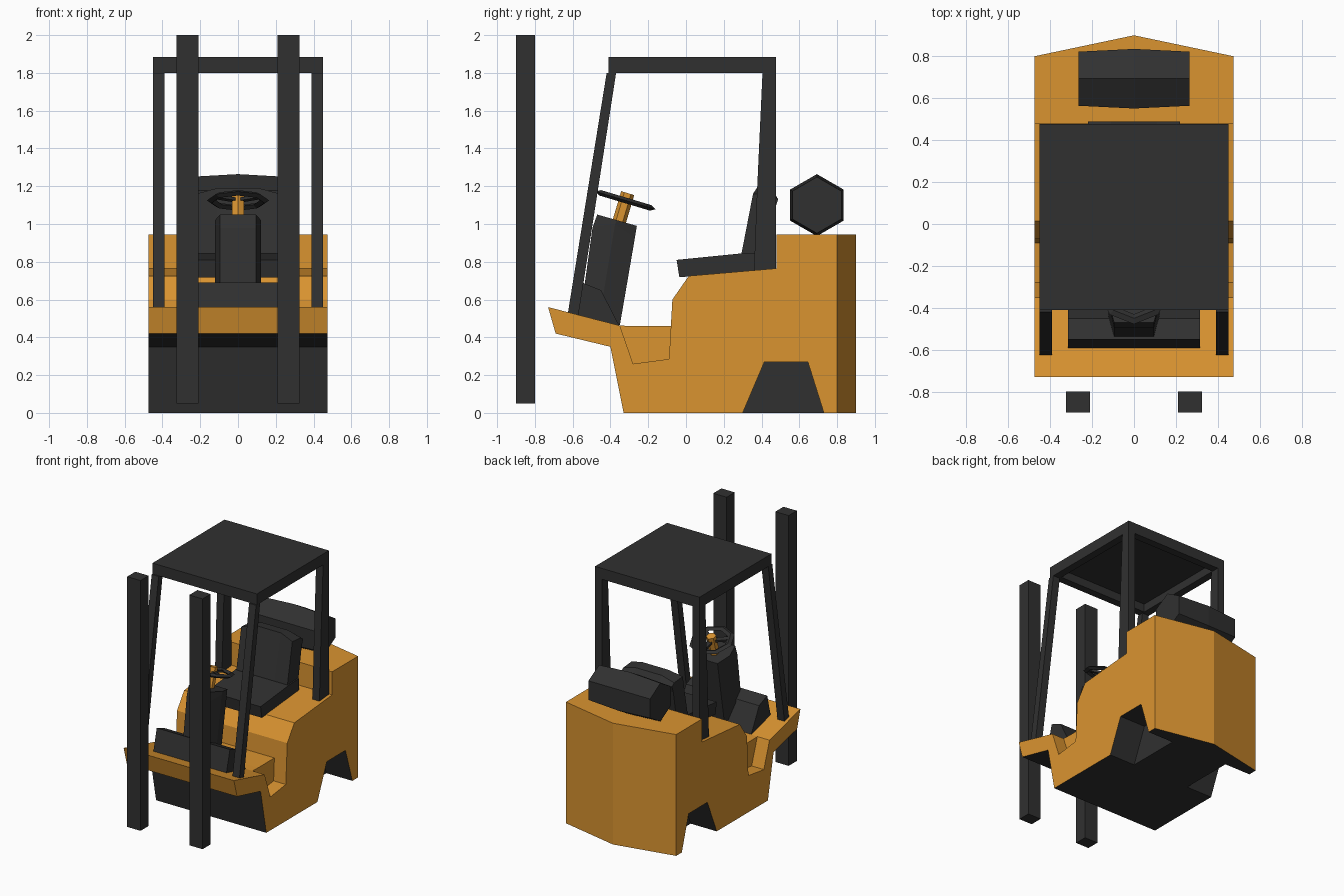
import bpy, bmesh, math
from mathutils import Matrix, Vector

if "Cube" in bpy.data.objects:
    bpy.data.objects.remove(bpy.data.objects["Cube"])


def material(name, rgb):
    m = bpy.data.materials.new(name)
    m.diffuse_color = (*rgb, 1)
    m.use_nodes = True
    m.node_tree.nodes["Principled BSDF"].inputs["Base Color"].default_value = m.diffuse_color
    return m


ORANGE = material("safety orange", (0.70, 0.295, 0.03))
DARK = material("dark grey", (0.03, 0.03, 0.03))


def loft(name, rings, mats, rule=None, matrix=None, solid=True):
    """Skin a row of equal-length point rings and cap both ends."""
    bm = bmesh.new()
    vs = [[bm.verts.new(p) for p in r] for r in rings]
    n = len(rings[0])
    for a, b in zip(vs, vs[1:]):
        for i in range(n):
            j = (i + 1) % n
            bm.faces.new((a[i], a[j], b[j], b[i]))
    bm.faces.new(vs[0])
    bm.faces.new(vs[-1])
    bmesh.ops.remove_doubles(bm, verts=bm.verts, dist=1e-5)
    bmesh.ops.recalc_face_normals(bm, faces=bm.faces)
    bm.normal_update()
    if matrix:
        bm.transform(matrix)
    if rule:
        for f in bm.faces:
            f.material_index = rule(f)
    me = bpy.data.meshes.new(name)
    bm.to_mesh(me)
    bm.free()
    for m in mats:
        me.materials.append(m)
    ob = bpy.data.objects.new(name, me)
    bpy.context.collection.objects.link(ob)
    return ob


def prism(name, profile, x0, x1, mat):
    """Side profile (y, z) extruded from x0 to x1."""
    return loft(name, [[(x, y, z) for y, z in profile] for x in (x0, x1)], [mat])


# Body: one side profile lofted across x, with step notches and wheel pockets
def body_ring(x, step, arch):
    back = 0.9 - 0.1 * abs(x) / 0.475
    floor = (0.26, 0.285) if step else (0.46, 0.46)
    top = 0.27 if arch else 0
    prof = [(-0.33, 0), (-0.40, 0.35), (-0.69, 0.42), (-0.73, 0.56),
            (-0.35, 0.462), (-0.28, floor[0]), (-0.09, floor[1]), (-0.08, 0.46),
            (-0.072, 0.60), (0.015, 0.725), (0.48, 0.765), (0.48, 0.945),
            (back, 0.945), (back, 0), (0.73, 0), (0.645, top), (0.415, top), (0.30, 0)]
    return [(x, y, z) for y, z in prof]


def body_colour(f):
    c, n = f.calc_center_median(), f.normal
    low_front = n.y < -0.3 and c.z < 0.3 and c.y < -0.2
    pocket = abs(n.x) > 0.9 and abs(c.x) < 0.3
    return 1 if n.z < -0.3 or low_front or pocket else 0


half = [(0.475, 1, 1), (0.37, 1, 1), (0.37, 0, 1), (0.25, 0, 1), (0.25, 0, 0)]
stations = half + [(0, 0, 0)] + [(-x, s, a) for x, s, a in reversed(half)]
loft("body", [body_ring(*s) for s in stations], [ORANGE, DARK], body_colour)

# Mast rails and overhead guard posts, mirrored left and right
for side, s in (("left", -1), ("right", 1)):
    prism(side + "_mast_rail", [(-0.9, 0.05), (-0.8, 0.05), (-0.8, 2), (-0.9, 2)],
          s * 0.21, s * 0.325, DARK)
    prism(side + "_front_post", [(-0.625, 0.53), (-0.57, 0.515), (-0.37, 1.80), (-0.42, 1.80)],
          s * 0.39, s * 0.45, DARK)
    prism(side + "_rear_post", [(0.36, 0.752), (0.477, 0.762), (0.477, 1.80), (0.405, 1.80), (0.375, 1.15)],
          s * 0.39, s * 0.45, DARK)


# Roof: slab with a hollow underside
def rect(inset, z):
    x, a, b = 0.45 - inset, -0.41 + inset, 0.477 - inset
    return [(-x, a + (0 if z > 1.85 else -0.0), z), (x, a, z), (x, b, z), (-x, b, z)]


roof = loft("roof", [rect(0, 1.885), rect(0, 1.80), rect(0.06, 1.80), rect(0.06, 1.865)], [DARK])

# Front console block and steering pedestal
prism("console_block", [(-0.595, 0.51), (-0.55, 0.69), (-0.45, 0.65), (-0.35, 0.455)], -0.315, 0.315, DARK)


def pedestal_ring(front, mid, rear):
    pts = [(-0.095, front), (0.095, front), (0.122, mid), (0.09, rear), (-0.09, rear), (-0.122, mid)]
    return [(x, *p) for x, p in pts]


loft("steering_pedestal", [
    pedestal_ring((-0.56, 0.51), (-0.46, 0.49), (-0.35, 0.465)),
    pedestal_ring((-0.495, 0.98), (-0.375, 1.0), (-0.27, 0.93)),
    pedestal_ring((-0.47, 1.05), (-0.365, 1.02), (-0.26, 0.99))], [DARK])

# Steering wheel on a tilted shaft
tilt = Matrix.Translation((0, -0.32, 1.125)) @ Matrix.Rotation(-0.29, 4, 'X')


def circle(r, z, n):
    return [(r * math.cos(math.tau * (i + 0.5) / n), r * math.sin(math.tau * (i + 0.5) / n), z)
            for i in range(n)]


loft("steering_shaft", [circle(0.036, -0.13, 6), circle(0.036, 0.04, 6)], [ORANGE], matrix=tilt)
bpy.ops.mesh.primitive_torus_add(major_segments=8, minor_segments=4, major_radius=0.14, minor_radius=0.025)
rim = bpy.context.object
rim.name = "steering_wheel_rim"
rim.data.transform(tilt @ Matrix.Diagonal((1, 1, 0.6, 1)))
rim.data.materials.append(DARK)
for i in range(3):
    spoke = [[(r, w, h) for w, h in ((-0.018, -0.008), (0.018, -0.008), (0.018, 0.008), (-0.018, 0.008))]
             for r in (0.02, 0.135)]
    turn = Matrix.Rotation(math.pi / 2 + i * math.tau / 3, 4, 'Z')
    loft("steering_spoke_%d" % (i + 1), spoke, [DARK], matrix=tilt @ turn)

# Seat cushion and backrest
prism("seat_cushion", [(-0.035, 0.718), (-0.05, 0.81), (0.30, 0.845), (0.42, 0.85), (0.42, 0.758)],
      -0.23, 0.23, DARK)


def back_ring(x, drop, lean):
    prof = [(0.29, 0.79), (0.295, 0.85), (0.375 - lean, 1.19 - drop), (0.46, 1.18 - drop),
            (0.488, 1.13), (0.47, 1.08), (0.42, 0.79)]
    return [(x, y, z) for y, z in prof]


loft("seat_backrest", [back_ring(x, d, l) for x, d, l in
     ((-0.22, 0.03, 0.02), (-0.11, 0, 0), (0.11, 0, 0), (0.22, 0.03, 0.02))], [DARK])


# Gas tank: six-sided barrel, widest in the middle
def tank_ring(x, r):
    return [(x, 0.693 + r * math.sin(math.tau * i / 6), 1.1 + r * math.cos(math.tau * i / 6))
            for i in range(6)]


loft("gas_tank", [tank_ring(-0.265, 0.149), tank_ring(0, 0.164), tank_ring(0.265, 0.149)], [DARK])
